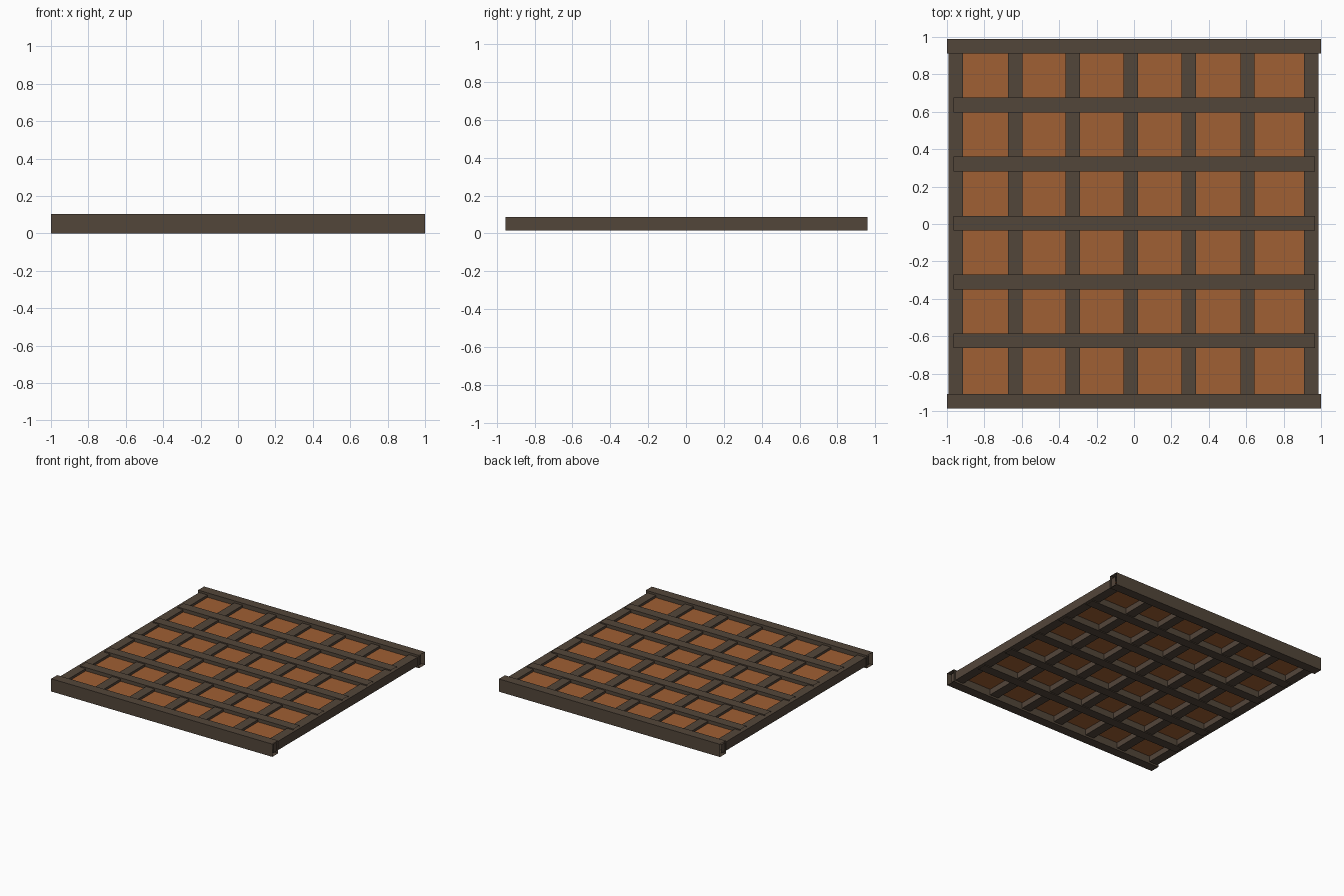
import bpy

if "Cube" in bpy.data.objects:
    bpy.data.objects.remove(bpy.data.objects["Cube"])


def material(name, rgb):
    m = bpy.data.materials.new(name)
    m.diffuse_color = (*rgb, 1)
    m.use_nodes = True
    m.node_tree.nodes["Principled BSDF"].inputs["Base Color"].default_value = m.diffuse_color
    return m


wood = material("dark wood", (0.086, 0.061, 0.042))
clay = material("orange brown", (0.352, 0.115, 0.033))


def mesh_object(name, verts, faces, mat):
    me = bpy.data.meshes.new(name)
    me.from_pydata(verts, [], faces)
    me.materials.append(mat)
    ob = bpy.data.objects.new(name, me)
    bpy.context.collection.objects.link(ob)
    return ob


def beam(name, axis, start, end, centre, width, z0, z1):
    """Open-ended square tube along x or y."""
    a, b = centre - width / 2, centre + width / 2
    ring = [(a, z0), (b, z0), (b, z1), (a, z1)]
    if axis == "x":
        verts = [(t, p, z) for t in (start, end) for p, z in ring]
        faces = [(i, i + 4, (i + 1) % 4 + 4, (i + 1) % 4) for i in range(4)]
        faces = [f[::-1] for f in faces]
    else:
        verts = [(p, t, z) for t in (start, end) for p, z in ring]
        faces = [(i, (i + 1) % 4, (i + 1) % 4 + 4, i + 4) for i in range(4)]
        faces = [f for f in faces]
    ob = mesh_object(name, verts, faces, wood)
    # Make sure the tube faces point outward
    mid = (z0 + z1) / 2
    for p in ob.data.polygons:
        if p.center.z > mid + 0.01 and p.normal.z < 0:
            ob.data.flip_normals()
            break
    return ob


# Front and back frame beams
beam("front_beam", "x", -1, 1, -0.947, 0.077, 0.0, 0.104)
beam("back_beam", "x", -1, 1, 0.951, 0.077, 0.0, 0.104)

# Bars running front to back, the outer two form the sides
for i, x in enumerate((-0.952, -0.635, -0.328, -0.018, 0.293, 0.607, 0.947)):
    beam(f"long_bar_{i}", "y", -0.953, 0.958, x, 0.077, 0.015, 0.087)

# Bars running across
for i, y in enumerate((-0.625, -0.31, 0.005, 0.321, 0.636)):
    beam(f"cross_bar_{i}", "x", -0.965, 0.968, y, 0.078, 0.008, 0.096)

# Thin panel filling the grid
x, y0, y1, z0, z1 = 0.95, -0.945, 0.95, 0.062, 0.068
mesh_object("panel",
            [(-x, y0, z0), (x, y0, z0), (x, y1, z0), (-x, y1, z0),
             (-x, y0, z1), (x, y0, z1), (x, y1, z1), (-x, y1, z1)],
            [(3, 2, 1, 0), (4, 5, 6, 7), (0, 1, 5, 4), (1, 2, 6, 5),
             (2, 3, 7, 6), (3, 0, 4, 7)], clay)
